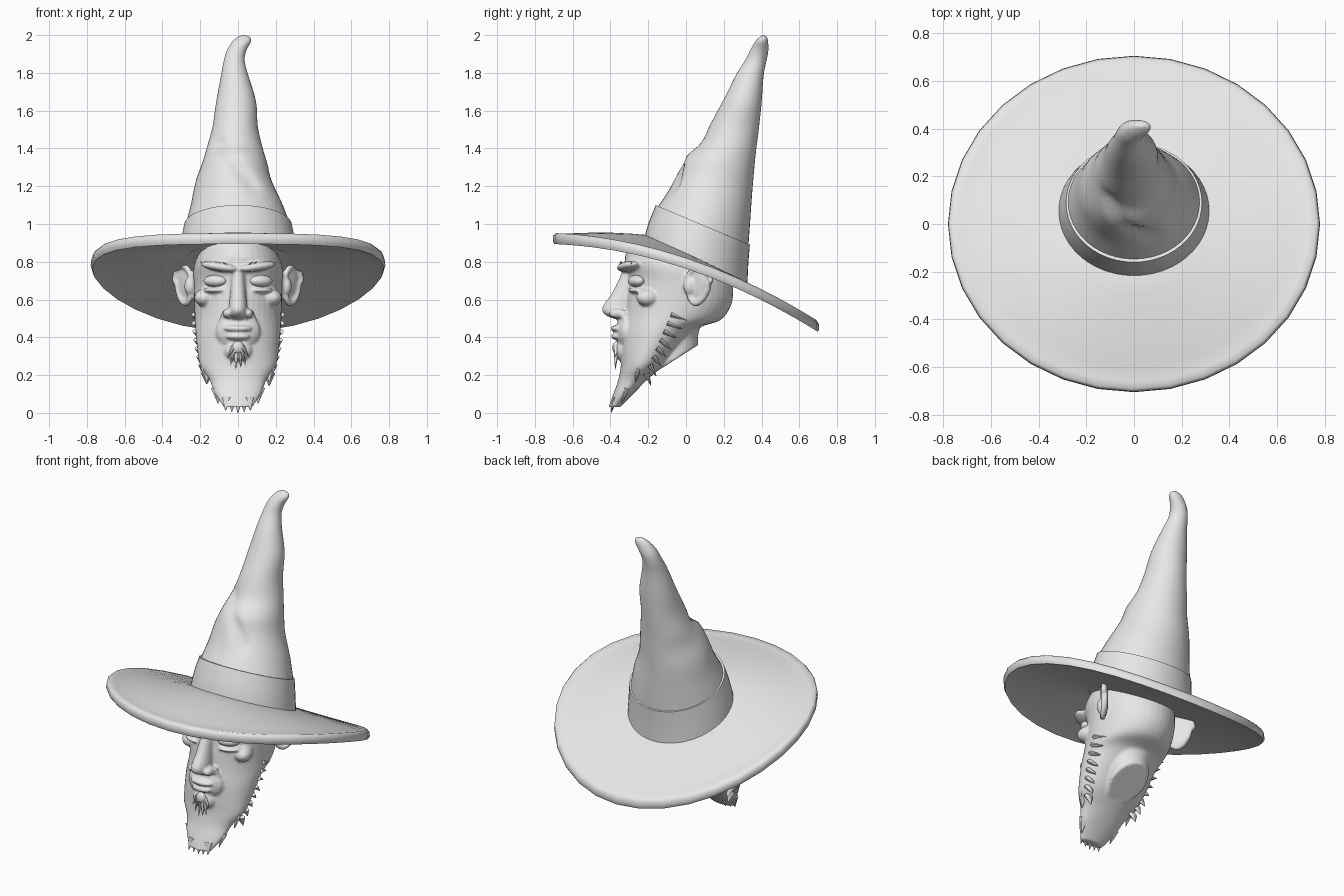
import bpy, bmesh, math, random
from mathutils import Vector, Matrix, Euler

if "Cube" in bpy.data.objects:
    bpy.data.objects.remove(bpy.data.objects["Cube"], do_unlink=True)
random.seed(4)

grey = bpy.data.materials.new("plain grey")
grey.use_nodes = True
grey.diffuse_color = (0.8, 0.8, 0.8, 1)
grey.node_tree.nodes["Principled BSDF"].inputs["Base Color"].default_value = grey.diffuse_color


def finish(name, bm, angle=40):
    bmesh.ops.recalc_face_normals(bm, faces=bm.faces)
    mesh = bpy.data.meshes.new(name)
    bm.to_mesh(mesh)
    bm.free()
    mesh.materials.append(grey)
    obj = bpy.data.objects.new(name, mesh)
    bpy.context.collection.objects.link(obj)
    bpy.ops.object.select_all(action='DESELECT')
    obj.select_set(True)
    bpy.context.view_layer.objects.active = obj
    bpy.ops.object.shade_smooth_by_angle(angle=math.radians(angle))
    return obj


def skin(bm, rings):
    """Bridge rings of points and cap both ends."""
    loops = [[bm.verts.new(p) for p in ring] for ring in rings]
    n = len(loops[0])
    for a, b in zip(loops, loops[1:]):
        for i in range(n):
            j = (i + 1) % n
            bm.faces.new((a[i], a[j], b[j], b[i]))
    bm.faces.new(loops[0][::-1])
    bm.faces.new(loops[-1])


def catmull(a, b, c, d, t):
    return 0.5 * (2*b + (c - a)*t + (2*a - 5*b + 4*c - d)*t*t + (3*b - a - 3*c + d)*t**3)


def loft(bm, keys, n=40, steps=4):
    """Smooth loft; each key: front y, front z, back y, back z, left x, right x."""
    keys = [k if len(k) == 6 else (*k[:4], -k[4], k[4]) for k in keys]
    last = len(keys) - 1
    rows = []
    for i in range(last):
        quad = [keys[min(max(i + o, 0), last)] for o in (-1, 0, 1, 2)]
        rows += [[catmull(*v, s / steps) for v in zip(*quad)] for s in range(steps)]
    rows.append(keys[-1])
    rings = []
    for yf, zf, yb, zb, xl, xr in rows:
        ring = []
        for k in range(n):
            a = math.tau * k / n
            u = (1 - math.cos(a)) / 2
            ring.append(((xl + xr)/2 + (xr - xl)/2*math.sin(a), yf + (yb - yf)*u, zf + (zb - zf)*u))
        rings.append(ring)
    skin(bm, rings)


def blob(bm, loc, size, rot=(0, 0, 0), detail=16):
    m = Matrix.LocRotScale(Vector(loc), Euler([math.radians(r) for r in rot]), Vector(size))
    bmesh.ops.create_uvsphere(bm, u_segments=detail, v_segments=detail // 2 + 2, radius=1, matrix=m)


def spike(bm, base, tip, r, flat=0.6):
    base, tip = Vector(base), Vector(tip)
    d = tip - base
    m = Matrix.LocRotScale((base + tip)/2, d.to_track_quat('Z', 'Y'), Vector((1, flat, 1)))
    bmesh.ops.create_cone(bm, segments=8, radius1=r, radius2=r * 0.08, depth=d.length,
                          cap_ends=True, matrix=m)


def beads(bm, points, r):
    for p in points:
        blob(bm, p, (r, r, r), detail=8)


# Wide brim, drooping towards the back
def brim_ring(r, lift, n=32):
    ring = []
    for k in range(n):
        a = math.tau * k / n
        x, y = 0.78 * r * math.cos(a), 0.705 * r * math.sin(a)
        bump = 0.055 * max(0, 1 - r) * (1 - 0.8 * math.sin(a))
        ring.append((x, y, 0.76 - 0.332*y - 0.209*y*y + lift + bump))
    return ring


bm = bmesh.new()
top = [brim_ring(r, 0.052) for r in (0.3, 0.42, 0.55, 0.7, 0.85, 0.94)]
edge = [brim_ring(r, z) for r, z in ((0.98, 0.06), (0.997, 0.048), (1, 0.02), (0.99, 0.003))]
under = [brim_ring(r, 0.005) for r in (0.96, 0.85, 0.7, 0.55, 0.4, 0.25)]
skin(bm, top + edge + under)
finish("hat_brim", bm, 60)

# Hat band
bm = bmesh.new()
loft(bm, [(-0.23, 0.89, 0.325, 0.68, 0.32), (-0.2, 1.0, 0.33, 0.79, 0.305),
          (-0.16, 1.1, 0.338, 0.89, 0.285)], 48, 3)
finish("hat_band", bm)

# Bent pointed crown
bm = bmesh.new()
loft(bm, [(-0.15, 1.09, 0.33, 0.88, -0.278, 0.278),
          (-0.09, 1.18, 0.34, 1.02, -0.25, 0.235),
          (-0.04, 1.28, 0.35, 1.16, -0.225, 0.18),
          (0.0, 1.36, 0.36, 1.28, -0.19, 0.155),
          (0.08, 1.43, 0.37, 1.38, -0.165, 0.13),
          (0.13, 1.53, 0.385, 1.5, -0.135, 0.105),
          (0.2, 1.66, 0.4, 1.64, -0.115, 0.095),
          (0.265, 1.79, 0.41, 1.78, -0.09, 0.055),
          (0.315, 1.87, 0.425, 1.86, -0.075, 0.035),
          (0.345, 1.93, 0.435, 1.91, -0.058, 0.045),
          (0.37, 1.97, 0.435, 1.96, -0.03, 0.068),
          (0.39, 1.99, 0.43, 1.985, -0.005, 0.065),
          (0.405, 2.0, 0.415, 2.0, 0.02, 0.04)], 48)
# slanting fold pressed into the front of the crown
start, end = Vector((-0.1, 1.42)), Vector((0.08, 1.2))
for v in bm.verts:
    if v.co.y < 0.17:
        p, line = Vector((v.co.x, v.co.z)), end - start
        t = min(max((p - start).dot(line) / line.length_squared, 0), 1)
        d = (p - start - line * t).length
        v.co.y += 0.022 * math.exp(-(d / 0.03) ** 2)
finish("hat_crown", bm, 70)

# Head: skull, jaw and long beard, fused with the facial features
bm = bmesh.new()
loft(bm, [(-0.28, 0.91, 0.2, 0.8, 0.2), (-0.325, 0.82, 0.24, 0.72, 0.235),
          (-0.305, 0.72, 0.25, 0.64, 0.235), (-0.315, 0.62, 0.235, 0.56, 0.232),
          (-0.325, 0.52, 0.18, 0.49, 0.23), (-0.34, 0.42, 0.07, 0.45, 0.225),
          (-0.345, 0.33, -0.02, 0.36, 0.217), (-0.345, 0.25, -0.12, 0.25, 0.2),
          (-0.36, 0.17, -0.2, 0.18, 0.15), (-0.385, 0.1, -0.27, 0.11, 0.125),
          (-0.41, 0.03, -0.35, 0.03, 0.075)])
# neck with a flat slanting cut
loft(bm, [(-0.17, 0.21, 0.065, 0.36, 0.115), (-0.16, 0.32, 0.07, 0.44, 0.12),
          (-0.15, 0.45, 0.12, 0.53, 0.13)])
# nose
loft(bm, [(-0.33, 0.79, -0.24, 0.79, 0.035), (-0.35, 0.72, -0.24, 0.72, 0.036),
          (-0.395, 0.63, -0.26, 0.63, 0.042), (-0.443, 0.56, -0.27, 0.55, 0.05),
          (-0.43, 0.52, -0.27, 0.51, 0.05), (-0.37, 0.495, -0.28, 0.49, 0.035)], 20)
# mouth and lips
blob(bm, (0, -0.315, 0.43), (0.12, 0.055, 0.1))
blob(bm, (0, -0.365, 0.447), (0.075, 0.035, 0.018))
blob(bm, (0, -0.362, 0.405), (0.065, 0.035, 0.02))
blob(bm, (0, -0.335, 0.33), (0.075, 0.04, 0.06))
for s in (-1, 1):
    blob(bm, (s*0.055, -0.365, 0.527), (0.026, 0.045, 0.026))
    blob(bm, (s*0.1, -0.305, 0.775), (0.105, 0.055, 0.026), (0, s * -8, s * 20))
    blob(bm, (s*0.165, -0.19, 0.61), (0.06, 0.08, 0.05), (0, 0, s * 35))
    blob(bm, (s*0.12, -0.255, 0.65), (0.07, 0.05, 0.016), (0, 0, s * 25))
    # crease from nostril to mouth corner
    beads(bm, [(s*(0.07 + 0.045*t), -0.335 + 0.04*t, 0.53 - 0.12*t)
               for t in [i / 8 for i in range(9)]], 0.016)
    # ear: thin shell, raised rim and lobe
    turn = math.radians(36)
    out, side = Vector((s*math.sin(turn), math.cos(turn), 0)), Vector((s*math.cos(turn), -math.sin(turn), 0))
    centre = Vector((s*0.287, 0.065, 0.68))
    blob(bm, centre - side*0.012, (0.018, 0.08, 0.1), (-12, 0, s * -36))
    rim = []
    for i in range(30):
        a = math.tau * i / 30
        w = 0.078 if math.sin(a) > 0 else 0.06
        rim.append(centre + out*(w*math.cos(a) + 0.015*math.sin(a)) + Vector((0, 0, 0.1*math.sin(a))))
    beads(bm, rim, 0.017)
    blob(bm, centre - out*0.055 - Vector((0, 0, 0.01)), (0.03, 0.035, 0.05))
head = finish("head_and_beard", bm)
mod = head.modifiers.new("fuse", 'REMESH')
mod.mode = 'VOXEL'
mod.voxel_size = 0.008
mod.use_smooth_shade = True
mod = head.modifiers.new("soften", 'SMOOTH')
mod.factor = 0.5
mod.iterations = 3

# Eyeballs
bm = bmesh.new()
for s in (-1, 1):
    blob(bm, (s*0.12, -0.262, 0.698), (0.066, 0.04, 0.032), (0, 0, s * 24), 24)
finish("eyes", bm)

# Eyebrow tufts
bm = bmesh.new()
for s in (-1, 1):
    for i in range(7):
        x = 0.05 + 0.02 * i
        y = -0.352 + 2.2 * x * x
        spike(bm, (s*x, y, 0.775), (s*(x + 0.03), y, 0.795 + random.uniform(0, 0.01)), 0.012)
finish("eyebrows", bm)

# Small tuft under the lip
bm = bmesh.new()
blob(bm, (0, -0.365, 0.345), (0.032, 0.025, 0.035))
for x, z in ((-0.055, 0.29), (-0.04, 0.25), (-0.012, 0.23), (0.015, 0.24), (0.04, 0.25), (0.055, 0.3)):
    spike(bm, (x * 0.45, -0.365, 0.35), (x, -0.375, z), 0.022)
finish("chin_tuft", bm)

# Ragged fringe along the jaw and at the beard tip
bm = bmesh.new()
for s in (-1, 1):
    for i in range(8):
        t = i / 7
        base = Vector((s*(0.215 - 0.05*t*t), -0.08 - 0.13*t, 0.52 - 0.31*t))
        tip = base + Vector((0, 0.085 - 0.06*t, -0.035 - 0.025*t + random.uniform(-0.01, 0.01)))
        spike(bm, base, tip, 0.032, 0.5)
    spike(bm, (s*0.17, -0.25, 0.24), (s*0.165, -0.27, 0.16), 0.03)
    spike(bm, (s*0.115, -0.31, 0.13), (s*0.105, -0.34, 0.05), 0.03)
for x in (-0.06, -0.03, 0, 0.03, 0.06):
    spike(bm, (x, -0.375, 0.08), (x * 1.1, -0.397, abs(x) * 0.2), 0.027)
finish("beard_fringe", bm)
